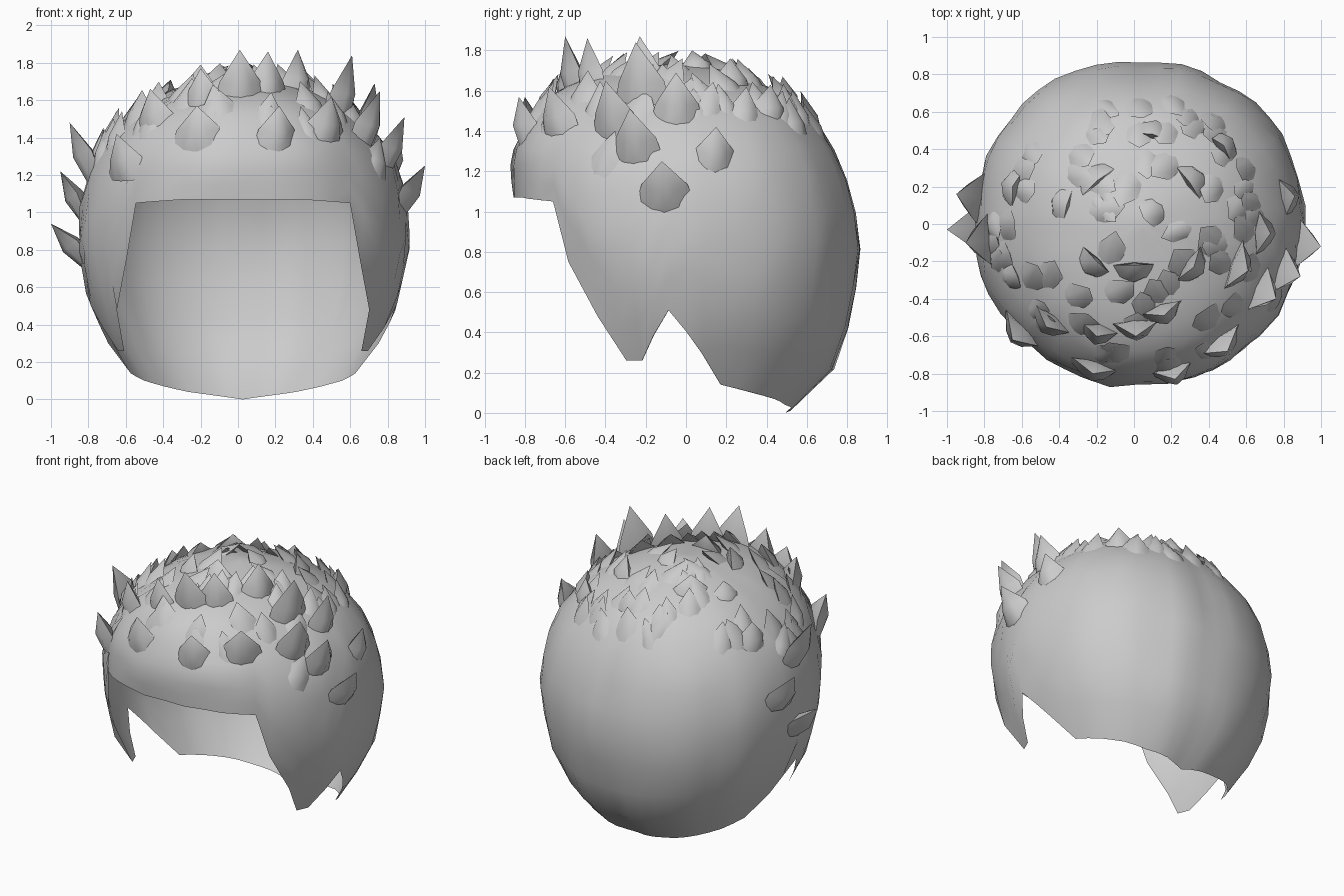
import bpy, bmesh, math, random
from mathutils import Vector

if "Cube" in bpy.data.objects:
    bpy.data.objects.remove(bpy.data.objects["Cube"])

random.seed(4)
TOP = 1.74
CENTRE = Vector((0, 0, .8))
# height, half-width at side, depth at front, depth at back
PROFILE = [(0.0, .48, .50, .50), (.1, .59, .58, .68), (.3, .72, .68, .77),
           (.5, .82, .74, .83), (.8, .885, .80, .87), (1.07, .87, .86, .83),
           (1.27, .81, .87, .76), (1.4, .73, .82, .68), (1.55, .58, .72, .55),
           (1.65, .40, .55, .34), (1.71, .20, .30, .18), (TOP, 0, 0, 0)]
# hairline: degrees away from the front, height of the rim
RIM = [(0, 1.07), (20, 1.07), (41, 1.05), (47, .75), (57, .48), (65, .26), (72, .26),
       (84, .51), (96, .30), (106, .14), (122, .10), (150, .04), (180, 0.0)]
# tips of the large spikes
TIPS = [(-1.0, -.03, .94), (-.95, .16, 1.22), (-.90, -.10, 1.48), (-.65, -.62, 1.42),
        (-.65, .20, 1.54), (-.47, -.55, 1.66), (-.36, .10, 1.71), (-.20, -.60, 1.77),
        (.01, -.60, 1.87), (.16, -.49, 1.86), (.32, -.23, 1.87), (.61, -.25, 1.84),
        (.73, -.05, 1.69), (.76, -.40, 1.65), (.89, -.28, 1.51), (1.0, -.12, 1.25),
        (.86, .15, 1.42), (.50, -.68, 1.62), (.22, -.83, 1.57), (-.22, -.80, 1.57),
        (.05, .03, 1.80), (-.2, .23, 1.76), (.3, .22, 1.76), (.1, .48, 1.67),
        (-.2, -.2, 1.79), (.48, .42, 1.63), (.0, -.22, 1.81)]


def interp(table, x):
    for a, b in zip(table, table[1:]):
        if x <= b[0]:
            t = (x - a[0]) / (b[0] - a[0])
            return [p + (q - p) * t for p, q in zip(a[1:], b[1:])]
    return list(table[-1][1:])


def shell_point(deg, z):
    side, front, back = interp(PROFILE, z)
    a = math.radians(deg)
    s, c = math.sin(a), math.cos(a)
    depth = front if c > 0 else back
    if depth < 1e-6:
        return Vector((.025, 0, z))
    r = ((abs(s) / side) ** 2.15 + (abs(c) / depth) ** 2.15) ** (-1 / 2.15)
    return Vector((r * s + .025, -r * c, z))


def finish(name, bm, angle):
    bmesh.ops.recalc_face_normals(bm, faces=bm.faces)
    me = bpy.data.meshes.new(name)
    bm.to_mesh(me)
    bm.free()
    ob = bpy.data.objects.new(name, me)
    bpy.context.collection.objects.link(ob)
    bpy.context.view_layer.objects.active = ob
    ob.select_set(True)
    bpy.ops.object.shade_smooth_by_angle(angle=math.radians(angle))
    ob.select_set(False)


# Open hair cap: columns from the hairline up to the crown
half = []
for (a, _), (b, _) in zip(RIM, RIM[1:]):
    n = max(1, round((b - a) / 8))
    half += [a + (b - a) * i / n for i in range(n)]
degs = half + [180] + [-d for d in reversed(half[1:])]
ROWS = 13
bm = bmesh.new()
crown = bm.verts.new((.025, 0, TOP))
cols = []
for d in degs:
    rim = interp(RIM, abs(d))[0]
    strand = random.uniform(-.012, .012)
    col = []
    for i in range(ROWS):
        z = rim + (TOP - rim) * math.sin(math.pi / 2 * i / ROWS)
        p = shell_point(d, z)
        k = 1 + strand + random.uniform(-.008, .008)
        col.append(bm.verts.new((p.x * k, p.y * k, z)))
    cols.append(col)
for c, n in zip(cols, cols[1:] + cols[:1]):
    for i in range(ROWS - 1):
        bm.faces.new((c[i], n[i], n[i + 1], c[i + 1]))
    bm.faces.new((c[-1], n[-1], crown))
finish("hair_cap", bm, 60)

# Half-cone cross-section: rounded front, back sunk into the cap
SECTION = [(-1, -.7), (-.5, .55), (0, 1), (.5, .55), (1, -.7), (0, -1)]


def add_lock(bm, tip, root, width, thick):
    axis = (tip - root).normalized()
    radial = (root - CENTRE).normalized()
    across = axis.cross(radial).normalized()
    out = across.cross(axis).normalized()
    if out.dot(radial) < 0:
        out = -out
    rings = []
    for t, w, h in ((0, 1, .55), (.45, .75, .8)):
        c = root.lerp(tip, t)
        rings.append([bm.verts.new(c + across * width * w * x + out * thick * h * y)
                      for x, y in SECTION])
    end = bm.verts.new(tip)
    for i in range(len(SECTION)):
        j = (i + 1) % len(SECTION)
        bm.faces.new((rings[0][i], rings[0][j], rings[1][j], rings[1][i]))
        bm.faces.new((rings[1][i], rings[1][j], end))


def tangent_up(n):
    return (Vector((0, 0, 1)) - n * n.z).normalized()


# Large spikes: rooted low in the cap, sweeping up and outwards
bm = bmesh.new()
for t in TIPS:
    tip = Vector(t)
    n = (tip - CENTRE).normalized()
    deg = math.degrees(math.atan2(tip.x - .025, -tip.y))
    # cap point closest in direction to the tip
    hit = max((shell_point(deg, .8 + .01 * i) for i in range(94)),
              key=lambda p: (p - CENTRE).normalized().dot(n))
    slope = math.hypot(n.x, n.y)
    root = hit - n * .07 - tangent_up(n) * (.08 + .10 * slope)
    add_lock(bm, tip, root, random.uniform(.13, .17), .07)
finish("large_spikes", bm, 60)

# Small tufts roughening the crown, fringe top and sides
bm = bmesh.new()
for i in range(64):
    d = i * 137.5 % 360 - 180
    low = 1.15 if 55 < abs(d) < 105 else 1.4
    root = shell_point(d, random.uniform(low, 1.72))
    n = (root - CENTRE).normalized()
    up = tangent_up(n)
    twist = n.cross(up) * random.uniform(-.1, .1)
    add_lock(bm, root + n * random.uniform(.03, .06) + up * .15 + twist,
             root - n * .055 - up * .08, random.uniform(.11, .15), .05)
finish("small_tufts", bm, 60)
